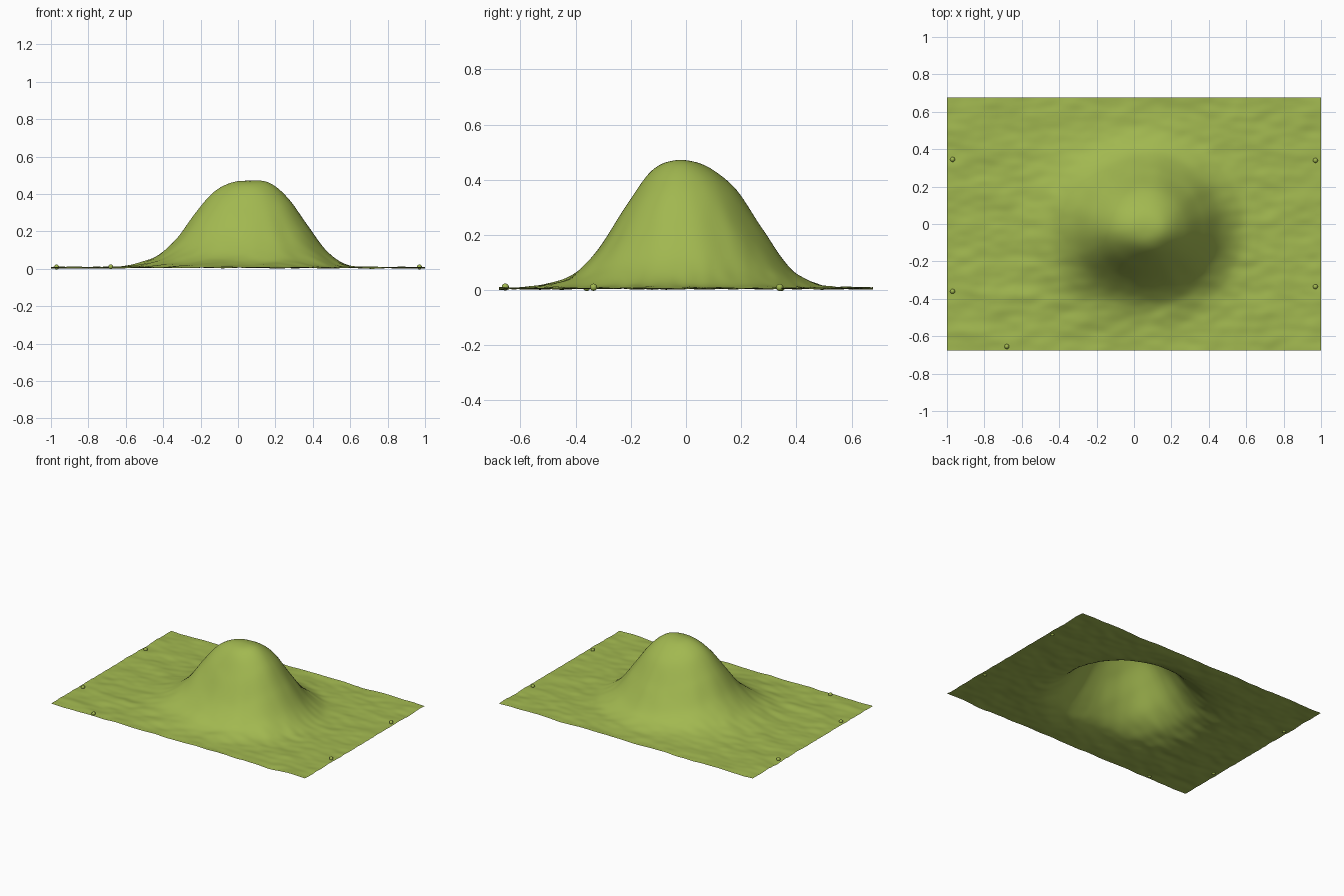
import bpy, bmesh, math
from mathutils import Vector, noise

cube = bpy.data.objects.get("Cube")
if cube:
    bpy.data.objects.remove(cube, do_unlink=True)

# One grass colour for everything
grass = bpy.data.materials.new("grass_green")
grass.use_nodes = True
grass.diffuse_color = (0.36, 0.48, 0.08, 1)
grass.node_tree.nodes["Principled BSDF"].inputs["Base Color"].default_value = grass.diffuse_color

# Hill height every 0.1 outward from the summit
SUMMIT = Vector((0.07, -0.02))
STEP = 0.1
BASE = 0.016
LEFT = [0.48, 0.472, 0.42, 0.305, 0.17, 0.083, 0.042, 0.02, BASE]
RIGHT = [0.48, 0.468, 0.385, 0.245, 0.11, 0.036, 0.018, BASE]
FRONT = [0.48, 0.445, 0.31, 0.155, 0.06, 0.025, BASE]
BACK = [0.48, 0.455, 0.375, 0.225, 0.09, 0.03, 0.017, BASE]


def sample(profile, r):
    """Smooth curve through the profile heights."""
    i, t = int(r / STEP), r / STEP % 1
    a, b, c, d = (profile[min(abs(k), len(profile) - 1)] for k in range(i - 1, i + 3))
    return b + t * (c - a + t * (2 * a - 5 * b + 4 * c - d + t * (3 * (b - c) + d - a))) / 2


def ground(x, y):
    offset = Vector((x, y)) - SUMMIT
    r = offset.length
    side = (offset.x / r) ** 2 if r > 1e-6 else 0.5
    hill = side * sample(RIGHT if offset.x > 0 else LEFT, r)
    hill += (1 - side) * sample(BACK if offset.y > 0 else FRONT, r)
    # Rolling bumps, stretched along x, and faint radial folds on the slope
    bumps = noise.noise((x * 5, y * 9, 3)) + 0.5 * noise.noise((x * 11, y * 20, 8))
    folds = noise.noise((offset.x / (r + 0.1) * 4, offset.y / (r + 0.1) * 4, 5))
    slope = max(0, 1 - abs(hill - 0.2) / 0.2)
    flat = 1 - 0.7 * min(1, hill / 0.2)
    return hill + 0.0075 * bumps * flat + 0.008 * folds * slope


# Terrain sheet
bm = bmesh.new()
bmesh.ops.create_grid(bm, x_segments=160, y_segments=110, size=1)
for v in bm.verts:
    v.co.y *= 0.677
    v.co.z = ground(v.co.x, v.co.y)
lowest = min(v.co.z for v in bm.verts)
for v in bm.verts:
    v.co.z -= lowest
for f in bm.faces:
    f.smooth = True
mesh = bpy.data.meshes.new("hill_terrain")
bm.to_mesh(mesh)
bm.free()
mesh.materials.append(grass)
terrain = bpy.data.objects.new("hill_terrain", mesh)
bpy.context.collection.objects.link(terrain)

# Small pebbles near the border
for n, (x, y) in enumerate([(-0.97, 0.345), (-0.97, -0.36), (0.97, 0.34), (0.97, -0.335), (-0.68, -0.655)], 1):
    bpy.ops.mesh.primitive_uv_sphere_add(segments=16, ring_count=10, radius=0.013,
                                         location=(x, y, ground(x, y) - lowest + 0.004))
    pebble = bpy.context.object
    pebble.name = f"pebble_{n}"
    pebble.data.materials.append(grass)
    bpy.ops.object.shade_smooth()
